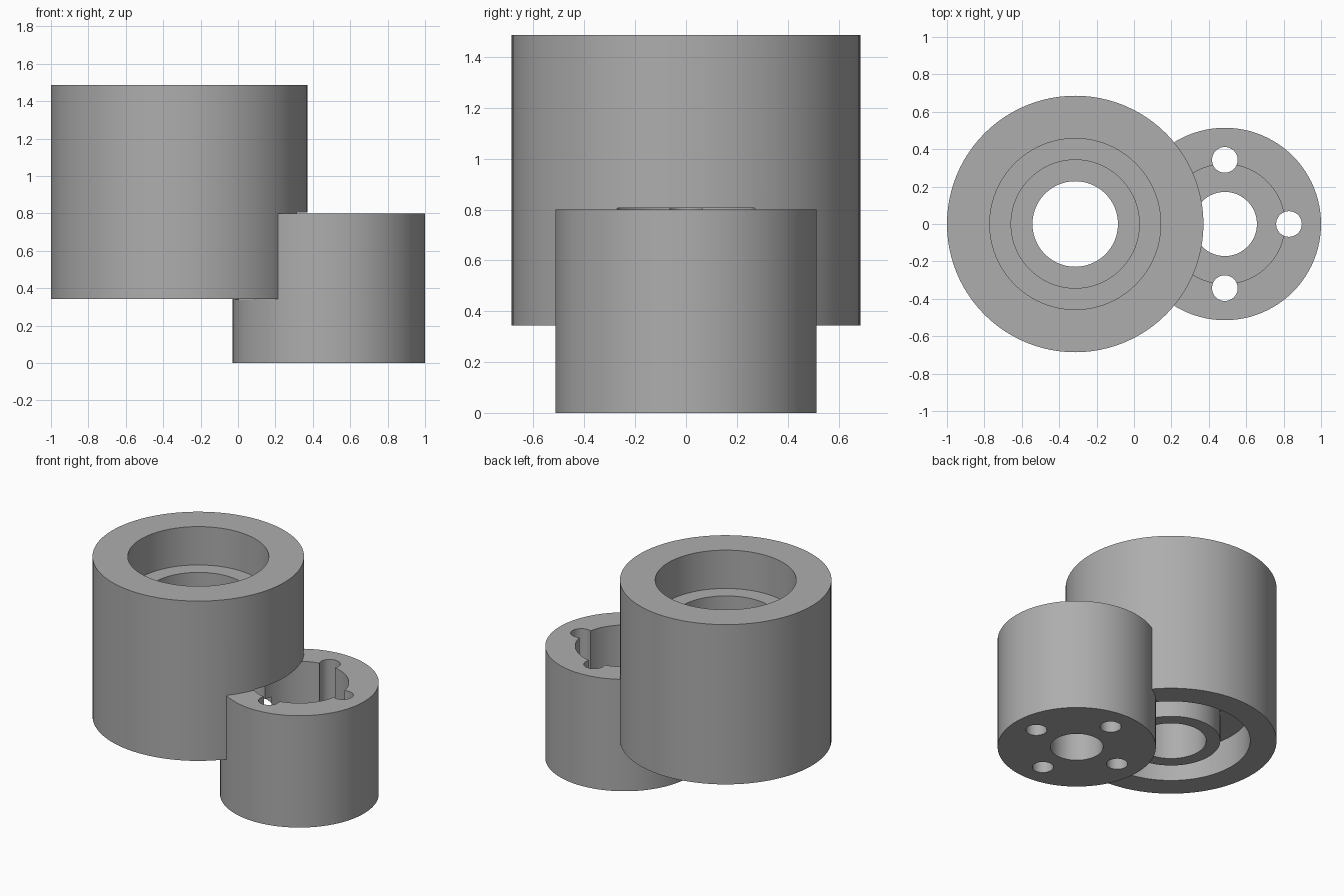
import bpy
import bmesh
from math import cos, sin, pi, radians

if "Cube" in bpy.data.objects:
    bpy.data.objects.remove(bpy.data.objects["Cube"])

U = 2 / 17.5            # design unit
BIG_X, SMALL_X = -2.75 * U, 4.25 * U
BIG_Z, BIG_TOP = 3 * U, 13 * U
SMALL_TOP = 7 * U
CUT_TOP = SMALL_TOP + 0.005

grey = bpy.data.materials.new("plain_grey")
grey.use_nodes = True
colour = (0.42, 0.42, 0.42, 1)
grey.diffuse_color = colour
grey.node_tree.nodes["Principled BSDF"].inputs["Base Color"].default_value = colour


def lathe(name, profile, x, y=0, seg=96):
    """Closed solid turned from (radius, height) points about a vertical axis."""
    bm = bmesh.new()
    rings = []
    for r, z in profile:
        rings.append([bm.verts.new((x + r * cos(2 * pi * i / seg),
                                    y + r * sin(2 * pi * i / seg), z))
                      for i in range(seg)])
    pairs = list(zip(rings, rings[1:]))
    if len(profile) > 2 and profile[0] == profile[-1]:
        pairs[-1] = (rings[-2], rings[0])
        bmesh.ops.delete(bm, geom=rings[-1], context='VERTS')
    else:
        bm.faces.new(rings[0])
        bm.faces.new(rings[-1])
    for a, b in pairs:
        for i in range(seg):
            j = (i + 1) % seg
            bm.faces.new((a[i], a[j], b[j], b[i]))
    bmesh.ops.recalc_face_normals(bm, faces=bm.faces)
    mesh = bpy.data.meshes.new(name)
    bm.to_mesh(mesh)
    bm.free()
    mesh.materials.append(grey)
    obj = bpy.data.objects.new(name, mesh)
    bpy.context.collection.objects.link(obj)
    return obj


def cylinder(name, r, z0, z1, x, y=0, seg=96):
    return lathe(name, [(r, z0), (r, z1)], x, y, seg)


def combine(target, tool, operation):
    """Bake a boolean into the target and discard the tool."""
    tool.hide_render = True
    mod = target.modifiers.new("boolean", 'BOOLEAN')
    mod.operation, mod.solver, mod.object = operation, 'EXACT', tool
    graph = bpy.context.evaluated_depsgraph_get()
    baked = bpy.data.meshes.new_from_object(target.evaluated_get(graph))
    target.modifiers.clear()
    target.data = baked
    bpy.data.objects.remove(tool)


# Two overlapping cylindrical housings
body = cylinder("twin_housing", 6 * U, BIG_Z, BIG_TOP, BIG_X)
combine(body, cylinder("small_housing", 4.5 * U, 0, SMALL_TOP, SMALL_X), 'UNION')

# Stepped bore through the large housing
ledge, floor = BIG_TOP - 2.4 * U, BIG_Z + 4 * U
combine(body, lathe("stepped_bore", [
    (2 * U, BIG_Z - 0.01), (2 * U, floor), (3 * U, floor), (3 * U, ledge),
    (4 * U, ledge), (4 * U, BIG_TOP + 0.01)], BIG_X), 'DIFFERENCE')

# Ring groove under the large housing, leaving a central boss
low, high = BIG_Z - 0.003, BIG_Z + 2 * U
combine(body, lathe("ring_groove", [
    (2.8 * U, low), (4.5 * U, low), (4.5 * U, high), (2.8 * U, high),
    (2.8 * U, low)], BIG_X), 'DIFFERENCE')

# Pocket and shaft hole in the small housing
combine(body, cylinder("pocket", 2.8 * U, 2 * U, CUT_TOP, SMALL_X), 'DIFFERENCE')
combine(body, cylinder("shaft_hole", 1.5 * U, -0.01, 3 * U, SMALL_X), 'DIFFERENCE')

# Four bolt holes around the pocket rim
for k in range(4):
    a = k * pi / 2
    combine(body, cylinder("bolt_hole", 0.6 * U, -0.01, CUT_TOP,
                           SMALL_X + 3 * U * cos(a), 3 * U * sin(a), 48), 'DIFFERENCE')

bpy.context.view_layer.objects.active = body
body.select_set(True)
bpy.ops.object.shade_smooth_by_angle(angle=radians(30))
